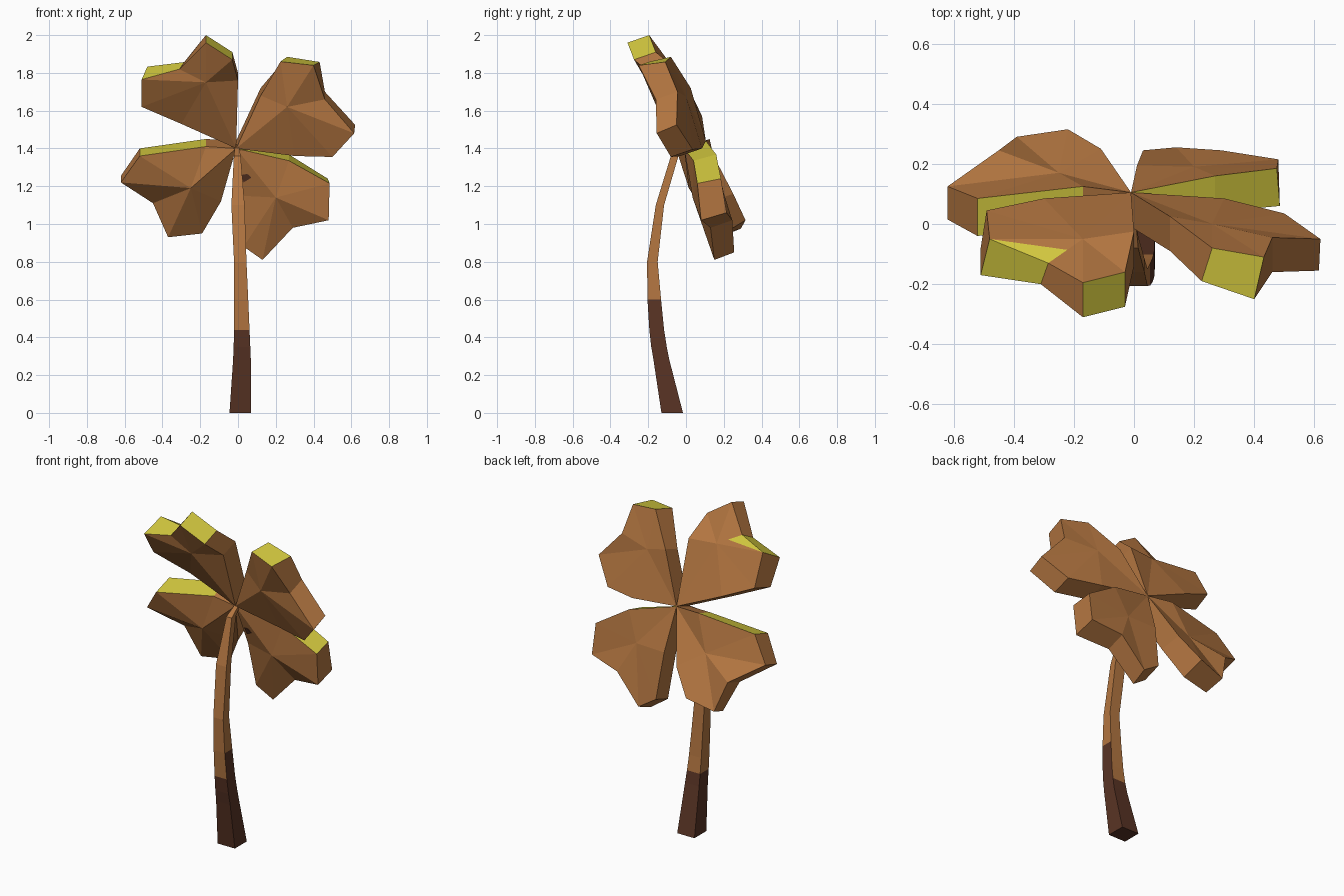
import bpy, bmesh
from mathutils import Vector

if "Cube" in bpy.data.objects:
    bpy.data.objects.remove(bpy.data.objects["Cube"])


def material(name, rgb):
    m = bpy.data.materials.new(name)
    m.diffuse_color = (*rgb, 1)
    m.use_nodes = True
    m.node_tree.nodes["Principled BSDF"].inputs["Base Color"].default_value = m.diffuse_color
    return m


BROWN = material("warm brown", (0.45, 0.18, 0.052))
YELLOW = material("yellow", (0.66, 0.59, 0.05))
DARK = material("dark brown", (0.10, 0.034, 0.018))


def finish(name, bm, mats):
    bmesh.ops.recalc_face_normals(bm, faces=bm.faces)
    me = bpy.data.meshes.new(name)
    bm.to_mesh(me)
    bm.free()
    for m in mats:
        me.materials.append(m)
    ob = bpy.data.objects.new(name, me)
    bpy.context.collection.objects.link(ob)
    return ob


HUB = (-.01, -.01, 1.40)          # all leaves meet here
THICK = Vector((0, 0.115, 0.04))  # usual front to back offset


def leaf(name, outline, centre, yellow_rims, offsets={}, patch=None):
    """Heart-shaped slab: faceted fan in front and behind, joined by a rim."""
    bm = bmesh.new()
    pts = [Vector(p) for p in [HUB] + outline]
    n = len(pts)
    front = [bm.verts.new(p) for p in pts]
    back = [bm.verts.new(p + Vector(offsets.get(i, THICK))) for i, p in enumerate(pts)]
    fc = bm.verts.new(centre)
    bc = bm.verts.new(Vector(centre) + THICK * 1.35)
    tip = None
    if patch is not None:       # extra point for the yellow patch on the back
        tip = bm.verts.new(back[patch + 1].co.lerp(bc.co, 0.55))
    for i in range(n):
        j = (i + 1) % n
        bm.faces.new((front[i], front[j], fc))
        rim = bm.faces.new((front[i], back[i], back[j], front[j]))
        rim.material_index = int(i in yellow_rims)
        if patch is not None and i == patch:
            bm.faces.new((back[j], back[i], tip)).material_index = 1
            bm.faces.new((tip, back[i], bc))
        elif patch is not None and i == patch + 1:
            bm.faces.new((back[j], back[i], tip, bc))
        else:
            bm.faces.new((back[j], back[i], bc))
    finish(name, bm, [BROWN, YELLOW])


# Four leaves, outlines run clockwise from the hub as seen from the front
leaf("upper_left_leaf",
     [(-.30, -.03, 1.53), (-.51, -.08, 1.62), (-.51, -.17, 1.765), (-.31, -.20, 1.82),
      (-.17, -.31, 1.96), (-.03, -.275, 1.87), (0, -.14, 1.76)],
     (-.17, -.205, 1.75), {3, 5},
     {2: (.02, .125, .035), 3: (.03, .12, .068), 4: (.025, .07, .037)}, patch=3)
leaf("upper_right_leaf",
     [(.12, -.09, 1.68), (.225, -.19, 1.86), (.40, -.25, 1.84), (.46, -.16, 1.66),
      (.615, -.155, 1.48), (.50, -.08, 1.355), (.30, -.03, 1.36)],
     (.26, -.155, 1.62), {2},
     {2: (.035, .11, .025), 3: (.032, .14, .018), 5: (.005, .105, .045)})
lr_outline = [(.27, .04, 1.335), (.485, .06, 1.215), (.48, .08, 1.02), (.29, .13, .98),
              (.13, .15, .81), (.03, .13, .88), (.01, .08, 1.15)]
lr_centre = (.20, .035, 1.14)
leaf("lower_right_leaf", lr_outline, lr_centre, {0, 1},
     {1: (0, .12, .033), 2: (-.01, .125, .025), 3: (0, .135, .04), 5: (.01, .105, .04)})
leaf("lower_left_leaf",
     [(-.09, .13, 1.12), (-.19, .20, .95), (-.37, .175, .93), (-.45, .13, 1.11),
      (-.62, .015, 1.22), (-.52, -.04, 1.36), (-.17, .01, 1.41)],
     (-.25, .015, 1.19), {6},
     {1: (-.02, .12, .04), 2: (-.03, .115, .07), 3: (-.02, .115, .045),
      5: (0, .11, .035), 6: (0, .125, .04)})

# Small dark fleck lying on the lower right leaf beside the stem
hub, u, v = Vector(HUB), Vector(lr_outline[-1]) - Vector(HUB), Vector(lr_centre) - Vector(HUB)
bm = bmesh.new()
corners = [hub + u * a + v * b for a, b in ((.46, .096), (.27, .26), (.245, .36), (.585, .13))]
face = bm.faces.new([bm.verts.new(p - Vector((0, .004, 0))) for p in corners])
rim = bmesh.ops.extrude_face_region(bm, geom=[face])["geom"]
for g in rim:
    if isinstance(g, bmesh.types.BMVert):
        g.co.y += .006
finish("leaf_fleck", bm, [DARK])

# Curved square stem: z, x centre, y centre, x half width, y half width
rings = [(0, .0125, -.073, .0575, .057), (.28, .021, -.13, .047, .042),
         (.35, .021, -.143, .044, .041), (.44, .02, -.155, .041, .039),
         (.60, .017, -.168, .037, .036), (.80, .012, -.178, .033, .028),
         (1.10, 0, -.138, .035, .022), (1.36, -.004, -.06, .018, .02),
         (1.42, -.005, .03, .010, .012)]
bm = bmesh.new()
loops = []
for z, x, y, w, d in rings:
    loops.append([bm.verts.new((x + sx * w, y + sy * d, z))
                  for sx, sy in ((-1, -1), (1, -1), (1, 1), (-1, 1))])
bm.faces.new(loops[0])
bm.faces.new(loops[-1])
for a, b in zip(loops, loops[1:]):
    for i in range(4):
        j = (i + 1) % 4
        bm.faces.new((a[i], a[j], b[j], b[i]))
bmesh.ops.recalc_face_normals(bm, faces=bm.faces)
# Dark base: highest on the right side, lowest on the back and left
for f in bm.faces:
    top = .60 if f.normal.x > .5 else .44 if f.normal.y < -.5 else .35
    f.material_index = int(f.calc_center_median().z < top)
finish("stem", bm, [BROWN, DARK])
